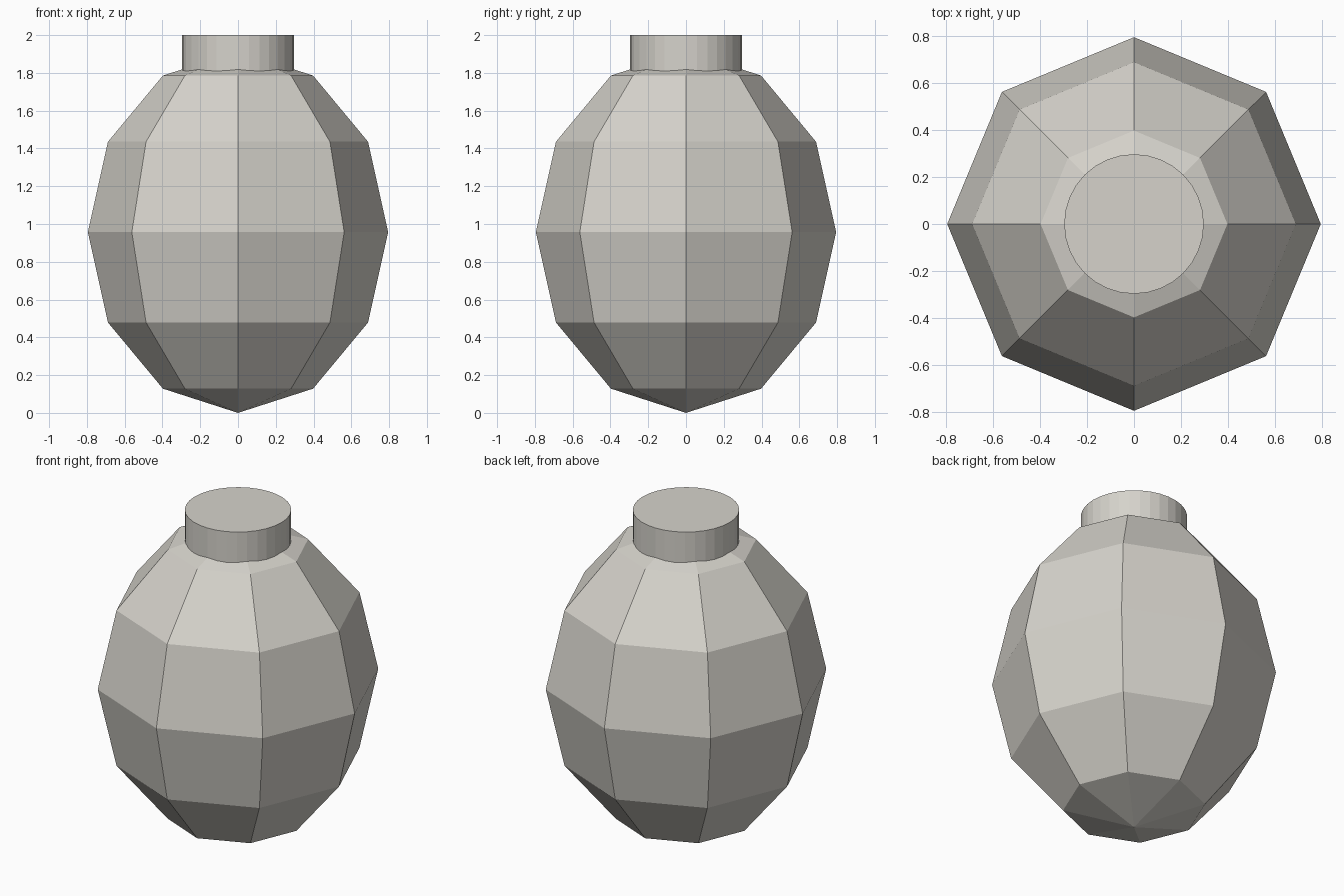
import bpy

cube = bpy.data.objects.get("Cube")
if cube:
    bpy.data.objects.remove(cube, do_unlink=True)

# Single warm grey for the whole model
grey = bpy.data.materials.new("warm_grey")
grey.use_nodes = True
colour = (0.67, 0.65, 0.60, 1.0)
grey.diffuse_color = colour
grey.node_tree.nodes["Principled BSDF"].inputs["Base Color"].default_value = colour

HEIGHT = 2.0
BODY_HALF_WIDTH = 0.795
BODY_HALF_HEIGHT = 0.957
NECK_RADIUS = 0.297
NECK_BOTTOM = 1.74


def finish(name):
    """Name the active object, give it the grey and keep its faces flat."""
    obj = bpy.context.object
    obj.name = obj.data.name = name
    obj.data.materials.append(grey)
    bpy.ops.object.transform_apply(location=False, rotation=False, scale=True)
    bpy.ops.object.shade_flat()
    return obj


# Faceted egg-shaped body, eight sides and six bands
bpy.ops.mesh.primitive_uv_sphere_add(
    segments=8, ring_count=6, radius=1, location=(0, 0, BODY_HALF_HEIGHT))
bpy.context.object.scale = (BODY_HALF_WIDTH, BODY_HALF_WIDTH, BODY_HALF_HEIGHT)
finish("body")

# Round neck cap, sunk into the top of the body
bpy.ops.mesh.primitive_cylinder_add(
    vertices=32, radius=NECK_RADIUS, depth=HEIGHT - NECK_BOTTOM,
    location=(0, 0, (HEIGHT + NECK_BOTTOM) / 2))
finish("neck_cap")
